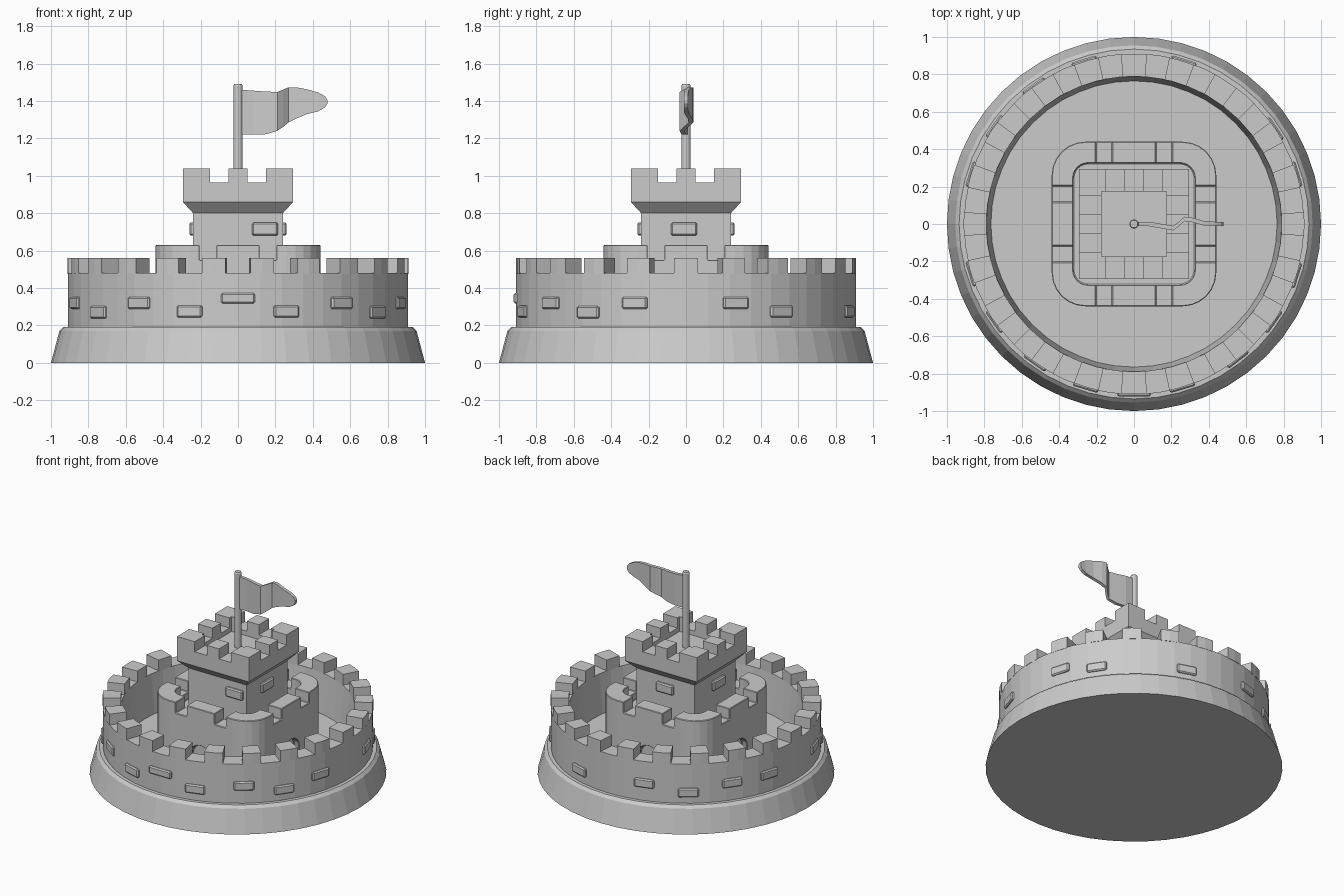
import bpy, bmesh
from math import pi, sin, cos, radians
from mathutils import Matrix

if "Cube" in bpy.data.objects:
    bpy.data.objects.remove(bpy.data.objects["Cube"])


def finish(name, bm):
    bmesh.ops.recalc_face_normals(bm, faces=bm.faces)
    me = bpy.data.meshes.new(name)
    bm.to_mesh(me)
    bm.free()
    ob = bpy.data.objects.new(name, me)
    bpy.context.collection.objects.link(ob)
    return ob


def add_loft(bm, rings):
    """Skin closed rings of equal length and cap both ends."""
    loops = [[bm.verts.new(p) for p in r] for r in rings]
    n = len(loops[0])
    for a, b in zip(loops, loops[1:]):
        for i in range(n):
            j = (i + 1) % n
            bm.faces.new((a[i], a[j], b[j], b[i]))
    bm.faces.new(loops[0])
    bm.faces.new(loops[-1])


def loft(name, rings):
    bm = bmesh.new()
    add_loft(bm, rings)
    return finish(name, bm)


def circle(r, z, n=48):
    return [(r * cos(2 * pi * i / n), r * sin(2 * pi * i / n), z) for i in range(n)]


def square(h, z):
    return [(-h, -h, z), (h, -h, z), (h, h, z), (-h, h, z)]


def round_square(h, r, z, n=6):
    pts = []
    for k in range(4):
        for i in range(n + 1):
            a = radians(90 * k + 90 * i / n)
            cx = (h - r) * (1 if k in (0, 3) else -1)
            cy = (h - r) * (1 if k < 2 else -1)
            pts.append((cx + r * cos(a), cy + r * sin(a), z))
    return pts


def box(name, x0, x1, y0, y1, z0, z1):
    return loft(name, [[(x0, y0, z), (x1, y0, z), (x1, y1, z), (x0, y1, z)] for z in (z0, z1)])


def cut(ob, cutter):
    cutter.hide_render = True
    m = ob.modifiers.new("cut", 'BOOLEAN')
    m.operation, m.solver, m.object = 'DIFFERENCE', 'EXACT', cutter
    bpy.context.view_layer.update()
    me = bpy.data.meshes.new_from_object(ob.evaluated_get(bpy.context.evaluated_depsgraph_get()))
    ob.modifiers.clear()
    ob.data = me
    bpy.data.objects.remove(cutter)


def cut_notches(ob, a, b, floor):
    """Crenel gaps between a and b from the middle, on all four sides."""
    for s in (-1, 1):
        lo, hi = sorted((s * a, s * b))
        cut(ob, box("notch", lo, hi, -1, 1, floor, 2))
        cut(ob, box("notch", -1, 1, lo, hi, floor, 2))


def add_brick(bm, angle, r, off, z, w, h):
    m = (Matrix.Rotation(radians(angle), 4, 'Z') @ Matrix.Translation((r, off, z))
         @ Matrix.Diagonal((0.05, w, h, 1)))
    bmesh.ops.create_cube(bm, size=1, matrix=m)


def soften(ob, width):
    m = ob.modifiers.new("bevel", 'BEVEL')
    m.width, m.segments = width, 1


# sloped base, round outer wall and courtyard floor in one turned profile
profile = [(1, 0), (0.955, 0.17), (0.935, 0.19), (0.91, 0.19), (0.91, 0.48),
           (0.79, 0.48), (0.765, 0.19)]
loft("base_and_outer_wall", [circle(r, z) for r, z in profile])

# merlons of the outer wall
bm = bmesh.new()
count, half = 22, radians(4)
for i in range(count):
    a = pi / 2 + 2 * pi * (i + 0.5) / count
    plan = [(r, a + t) for r, t in ((0.79, -half), (0.91, -half), (0.912, 0), (0.91, half), (0.79, half))]
    add_loft(bm, [[(r * cos(t), r * sin(t), z) for r, t in plan] for z in (0.475, 0.56)])
finish("outer_merlons", bm)

# raised bricks on the outer wall
bm = bmesh.new()
add_brick(bm, -90, 0.897, 0, 0.345, 0.18, 0.055)
for a, z in ((-73.5, 0.275), (-52.5, 0.32), (-35, 0.27), (-17.5, 0.32), (17, 0.32),
             (34, 0.275), (73, 0.275), (107, 0.32), (126, 0.27), (145, 0.32),
             (163, 0.32), (-163, 0.32), (-145, 0.27), (-125.5, 0.32), (-106.5, 0.275)):
    add_brick(bm, a, 0.897, 0, z, 0.14, 0.065)
soften(finish("wall_bricks", bm), 0.008)

# inner keep: rounded square with walkway, crenels and arched doors
keep = loft("inner_keep", [round_square(0.44, 0.18, z) for z in (0.185, 0.63)])
cut(keep, loft("pocket", [round_square(0.325, 0.08, z) for z in (0.5, 1)]))
cut_notches(keep, 0.115, 0.205, 0.55)
arch = [(-0.09, 0.1), (0.09, 0.1)] + [
    (0.09 * cos(pi * i / 8), 0.27 + 0.09 * sin(pi * i / 8)) for i in range(9)]
for k in range(4):
    door = loft("door", [[(x, y, z) for y, z in arch] for x in (0.40, 0.6)])
    door.data.transform(Matrix.Rotation(k * pi / 2, 4, 'Z'))
    cut(keep, door)
soften(keep, 0.004)
keep.modifiers["bevel"].limit_method = 'ANGLE'

# square tower with flared, crenellated crown
tower = loft("tower", [square(h, z) for h, z in ((0.24, 0.48), (0.24, 0.8), (0.295, 0.86), (0.295, 1.04))])
cut(tower, loft("pocket", [square(0.175, z) for z in (0.93, 1.3)]))
cut_notches(tower, 0.05, 0.15, 0.965)

# one raised brick on each tower face
bm = bmesh.new()
for a, off in ((-90, 0.145), (0, -0.01), (90, 0.0), (180, 0.03)):
    add_brick(bm, a, 0.235, off, 0.715, 0.14, 0.07)
soften(finish("tower_bricks", bm), 0.008)

# flag pole
loft("flag_pole", [circle(r, z, 12) for r, z in ((0.025, 0.92), (0.025, 1.48), (0.02, 1.49))])

# waving flag: x, y, bottom z, top z
wave = [(0.01, 0, 1.22, 1.46), (0.08, 0, 1.22, 1.455), (0.15, -0.012, 1.222, 1.45),
        (0.21, -0.022, 1.24, 1.448), (0.24, 0, 1.26, 1.46), (0.27, 0.027, 1.285, 1.473),
        (0.31, 0.022, 1.305, 1.473), (0.37, 0.005, 1.33, 1.462), (0.43, 0, 1.345, 1.445),
        (0.465, 0, 1.365, 1.425), (0.478, 0, 1.385, 1.405)]
loft("flag", [[(x, y - 0.012, b), (x, y + 0.012, b), (x, y + 0.012, t), (x, y - 0.012, t)]
              for x, y, b, t in wave])
